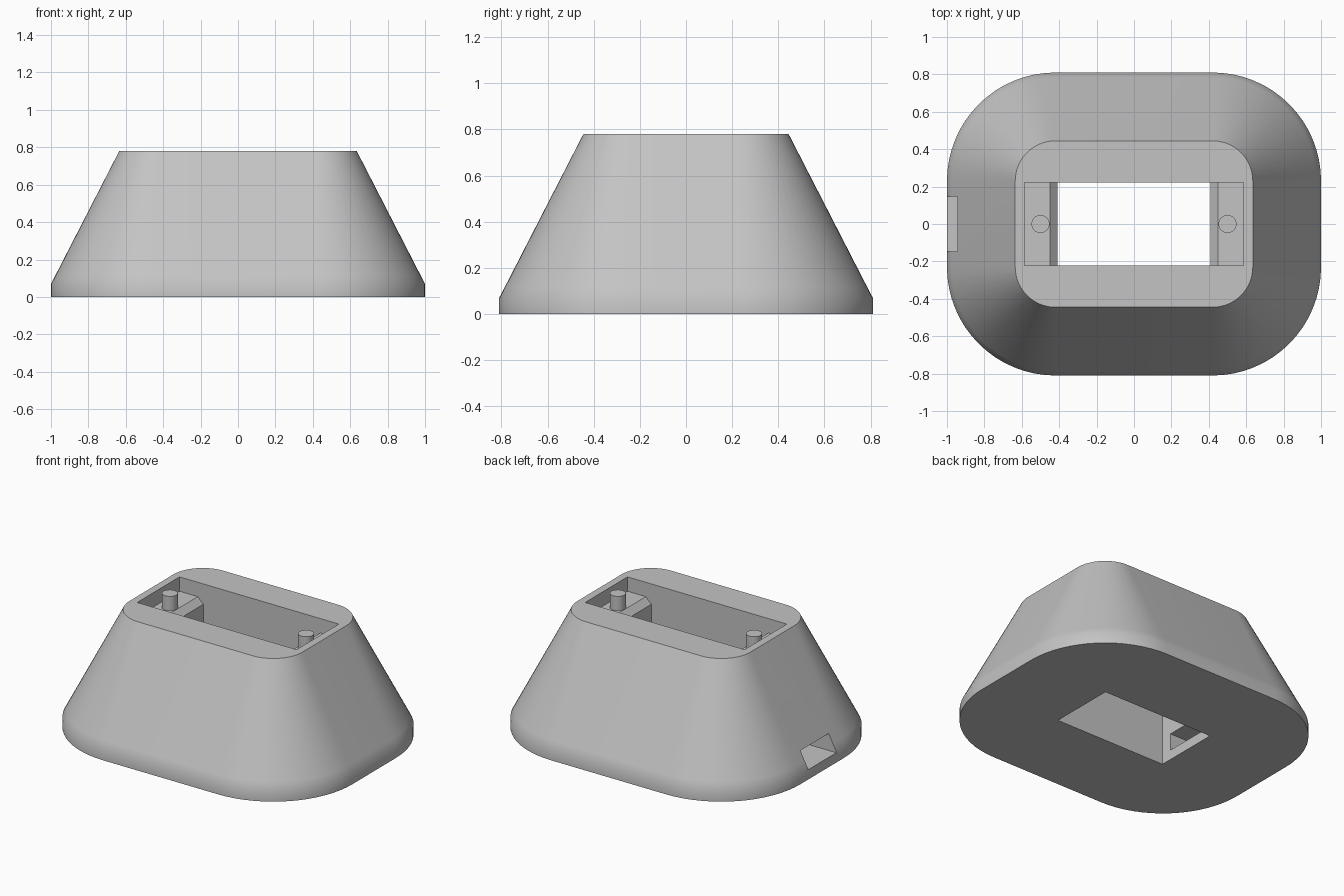
import bpy, bmesh
from math import cos, sin, pi, radians

old = bpy.data.objects.get("Cube")
if old:
    bpy.data.objects.remove(old, do_unlink=True)

grey = bpy.data.materials.new("light grey plastic")
grey.use_nodes = True
grey.diffuse_color = (0.55, 0.55, 0.55, 1)
grey.node_tree.nodes["Principled BSDF"].inputs["Base Color"].default_value = (0.55, 0.55, 0.55, 1)


def finish(name, bm):
    bmesh.ops.recalc_face_normals(bm, faces=bm.faces)
    mesh = bpy.data.meshes.new(name)
    bm.to_mesh(mesh)
    bm.free()
    mesh.materials.append(grey)
    ob = bpy.data.objects.new(name, mesh)
    bpy.context.collection.objects.link(ob)
    return ob


def activate(ob):
    bpy.ops.object.select_all(action='DESELECT')
    ob.select_set(True)
    bpy.context.view_layer.objects.active = ob


def loft(name, rings):
    """Skin a list of equal-length point loops and cap both ends."""
    bm = bmesh.new()
    loops = [[bm.verts.new(p) for p in ring] for ring in rings]
    for a, b in zip(loops, loops[1:]):
        for i in range(len(a)):
            j = (i + 1) % len(a)
            bm.faces.new((a[i], a[j], b[j], b[i]))
    bm.faces.new(loops[0])
    bm.faces.new(loops[-1])
    return finish(name, bm)


def rounded_rect(radius, z, steps=16):
    """Corner arcs share fixed centres, so the radius sets the overall size."""
    ring = []
    for k, (sx, sy) in enumerate(((1, 1), (-1, 1), (-1, -1), (1, -1))):
        for i in range(steps + 1):
            a = (k + i / steps) * pi / 2
            ring.append((sx * 0.42 + radius * cos(a), sy * 0.23 + radius * sin(a), z))
    return ring


def cut(target, cutter):
    mod = target.modifiers.new("cut", 'BOOLEAN')
    mod.operation = 'DIFFERENCE'
    mod.solver = 'EXACT'
    mod.object = cutter
    cutter.hide_render = True
    activate(target)
    bpy.ops.object.modifier_apply(modifier=mod.name)
    bpy.data.objects.remove(cutter, do_unlink=True)


# Tapered stand with a short upright foot band
body = loft("stand_body", [rounded_rect(r, z) for r, z in
                           ((0.58, 0), (0.58, 0.07), (0.554, 0.12), (0.215, 0.78))])

# Central well: narrow shaft, bevelled ledges at both ends, wide mouth
half = [(0.41, -0.1), (0.41, 0.645), (0.45, 0.685), (0.585, 0.685), (0.585, 0.9)]
outline = half + [(-x, z) for x, z in reversed(half)]
cut(body, loft("well_cutter", [[(x, y, z) for x, z in outline] for y in (-0.222, 0.222)]))

# Cable slot from the right side into the shaft
slot = [(-0.148, 0.065), (0.148, 0.065), (0.148, 0.178), (-0.148, 0.178)]
cut(body, loft("slot_cutter", [[(x, y, z) for y, z in slot] for x in (-1.1, -0.3)]))
activate(body)
bpy.ops.object.shade_smooth_by_angle(angle=radians(30))

# Locating pegs standing on the ledges
for side, x in (("left", 0.5), ("right", -0.5)):
    circle = [(x + 0.048 * cos(i * pi / 16), 0.048 * sin(i * pi / 16)) for i in range(32)]
    peg = loft(side + "_peg", [[(px, py, z) for px, py in circle] for z in (0.68, 0.78)])
    activate(peg)
    bpy.ops.object.shade_smooth_by_angle(angle=radians(30))
